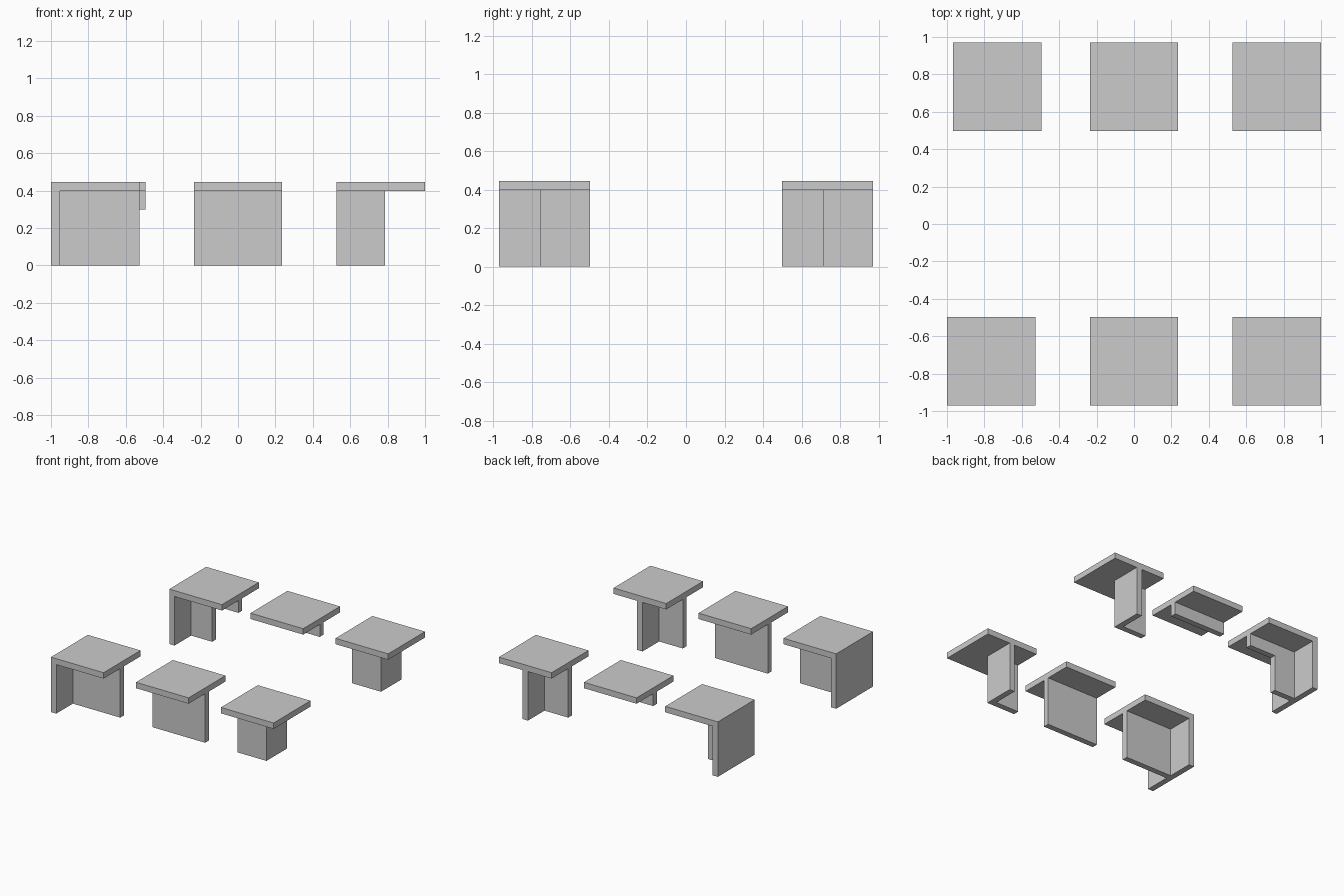
import bpy
import bmesh

if "Cube" in bpy.data.objects:
    bpy.data.objects.remove(bpy.data.objects["Cube"])

W = 0.473          # side of each square top
H = W / 2
T = 0.0475         # panel thickness
E = T / 2
Z_UNDER, Z_TOP = 0.398, 0.446
Z_APRON = 0.298    # bottom of the short aprons


def add_box(bm, x0, x1, y0, y1, z0, z1):
    cube = bmesh.ops.create_cube(bm, size=1)
    for v in cube["verts"]:
        v.co.x = x0 if v.co.x < 0 else x1
        v.co.y = y0 if v.co.y < 0 else y1
        v.co.z = z0 if v.co.z < 0 else z1


def make_part(name, location, boxes):
    mesh = bpy.data.meshes.new(name)
    bm = bmesh.new()
    for b in boxes:
        add_box(bm, *b)
    bm.to_mesh(mesh)
    bm.free()
    obj = bpy.data.objects.new(name, mesh)
    obj.location = location
    bpy.context.collection.objects.link(obj)


# Support panels (x0, x1, y0, y1, z0, z1), relative to the table centre
side_panel = (-H, -H + T, -H, H, 0, Z_UNDER)
cross_panel = (-H, H, -E, E, 0, Z_UNDER)
inner_cross_panel = (-H + T, H, -E, E, 0, Z_UNDER)
half_cross_panel = (-H + T, 0, -E, E, 0, Z_UNDER)
half_apron = (0, H, -E, E, Z_APRON, Z_UNDER)
full_apron = (-H, H, -E, E, Z_APRON, Z_UNDER)
corner_legs = [(-H, E, -E, E, 0, Z_UNDER), (-E, E, E, H, 0, Z_UNDER)]

XS = 1 - H
YS = 0.735
tables = {
    "front_left": (-XS, -YS, [side_panel, inner_cross_panel]),
    "front_middle": (0, -YS, [cross_panel]),
    "front_right": (XS, -YS, corner_legs),
    "back_left": (-0.73, YS, [side_panel, half_cross_panel, half_apron]),
    "back_middle": (0, YS, [full_apron]),
    "back_right": (XS, YS, corner_legs),
}

# Each table: a square top and its supports
for name, (x, y, supports) in tables.items():
    make_part(name + "_top", (x, y, 0), [(-H, H, -H, H, Z_UNDER, Z_TOP)])
    make_part(name + "_supports", (x, y, 0), supports)
